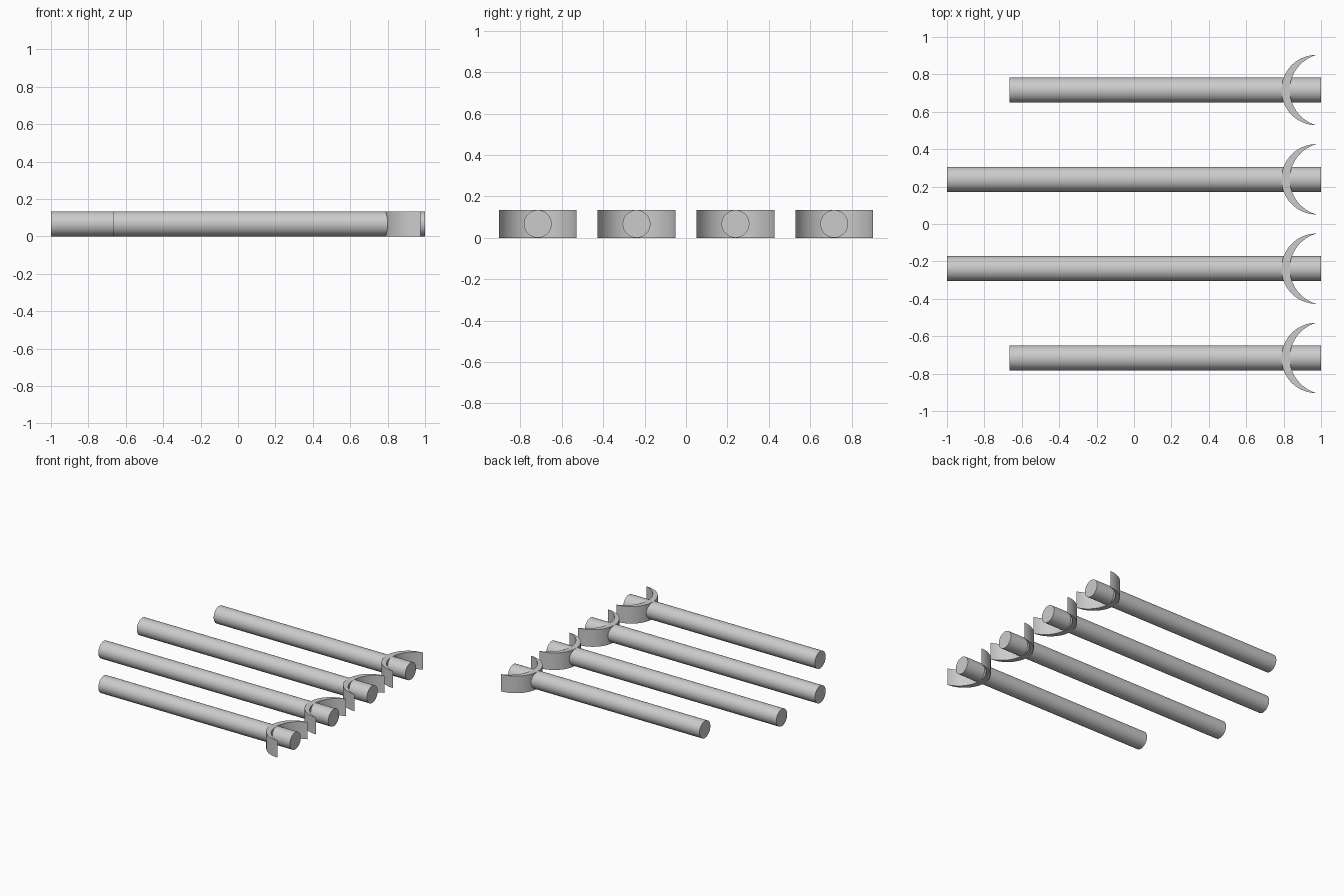
import bpy, bmesh, math

if "Cube" in bpy.data.objects:
    bpy.data.objects.remove(bpy.data.objects["Cube"])

HEIGHT = 0.134
RADIUS = HEIGHT / 2

grey = bpy.data.materials.new("plain grey")
grey.diffuse_color = (0.6, 0.6, 0.6, 1)
grey.use_nodes = True
grey.node_tree.nodes["Principled BSDF"].inputs["Base Color"].default_value = grey.diffuse_color


def finish(obj):
    obj.data.materials.append(grey)
    bpy.ops.object.select_all(action='DESELECT')
    obj.select_set(True)
    bpy.context.view_layer.objects.active = obj
    bpy.ops.object.shade_smooth_by_angle(angle=math.radians(30))


# Round rod lying along x
def add_rod(name, x0, x1, y):
    bpy.ops.mesh.primitive_cylinder_add(
        vertices=64, radius=RADIUS, depth=x1 - x0,
        location=((x0 + x1) / 2, y, RADIUS), rotation=(0, math.pi / 2, 0))
    obj = bpy.context.object
    obj.name = name
    finish(obj)


# Upright crescent plate, open towards +x, with pointed tips
def add_crescent(name, y, tip_x=0.976, half=0.188, inner_x=0.833, steps=40):
    sag = tip_x - inner_x
    r_in = (sag * sag + half * half) / (2 * sag)
    cx_in = inner_x + r_in
    a_in = math.asin(half / r_in)
    bm = bmesh.new()
    rows = []
    for i in range(steps + 1):
        t = 2 * i / steps - 1
        a, b = t * math.pi / 2, t * a_in
        outer = (tip_x - half * math.cos(a), y + half * math.sin(a))
        inner = (cx_in - r_in * math.cos(b), y + r_in * math.sin(b))
        rows.append([bm.verts.new((*p, z)) for p, z in
                     ((outer, 0), (inner, 0), (inner, HEIGHT), (outer, HEIGHT))])
    for p, q in zip(rows, rows[1:]):
        for k in range(4):
            m = (k + 1) % 4
            bm.faces.new((p[k], p[m], q[m], q[k]))
    # Close both tips by merging the coincident edges
    bmesh.ops.remove_doubles(bm, verts=bm.verts, dist=1e-5)
    bmesh.ops.recalc_face_normals(bm, faces=bm.faces)
    mesh = bpy.data.meshes.new(name)
    bm.to_mesh(mesh)
    bm.free()
    obj = bpy.data.objects.new(name, mesh)
    bpy.context.collection.objects.link(obj)
    finish(obj)


# Two long middle rods and two short outer rods, each with a crescent
for side, s in (("front", -1), ("back", 1)):
    for kind, y, x0 in (("inner", 0.239, -1.0), ("outer", 0.716, -0.666)):
        add_rod(f"{side}_{kind}_rod", x0, 1.0, s * y)
        add_crescent(f"{side}_{kind}_crescent", s * y)
